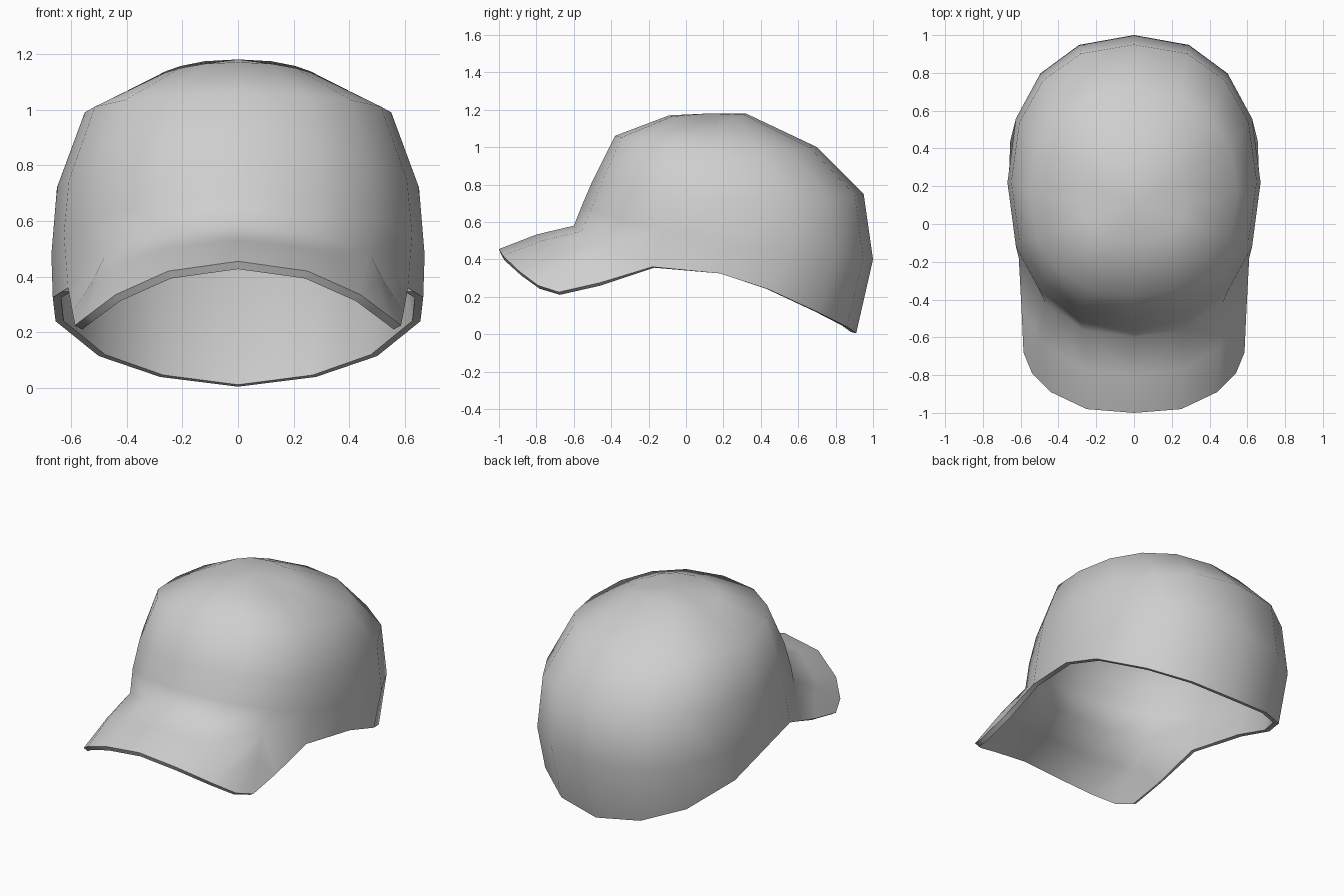
import bpy
import bmesh
from math import sin, cos, pi, radians
from mathutils import Vector

cube = bpy.data.objects.get("Cube")
if cube:
    bpy.data.objects.remove(cube, do_unlink=True)

COLUMNS = 8        # columns on one half, from front to back
ROUNDNESS = 0.87   # below 1 makes the rings slightly square


def ease(v):
    """Superellipse version of a sine or cosine."""
    return (1 if v >= 0 else -1) * abs(v) ** ROUNDNESS


def half_ring(front, back, side):
    """Half ring through a front (y, z), a back (y, z) and a side (x, z)."""
    centre, radius = (front[0] + back[0]) / 2, (back[0] - front[0]) / 2
    tilt = (front[1] - back[1]) / 2
    bend = (front[1] + back[1]) / 2 - side[1]
    points = []
    for i in range(COLUMNS + 1):
        a = pi * i / COLUMNS
        s, c = ease(sin(a)), ease(cos(a))
        if i in (0, COLUMNS):
            s = 0
        points.append((side[0] * s, centre - radius * c,
                       side[1] + tilt * c + bend * c * c))
    return points


# Lower opening of the crown, front to back
rim = [(0, -.6, .58), (.27, -.56, .55), (.47, -.42, .49), (.61, -.18, .36),
       (.665, .18, .325), (.655, .44, .24), (.5, .71, .115),
       (.28, .86, .04), (0, .91, .005)]

# Crown rings from low to high
rings = [
    half_ring((-.56, .68), (1.0, .4), (.67, .48)),
    half_ring((-.5, .82), (.95, .75), (.65, .72)),
    half_ring((-.38, 1.06), (.7, 1.0), (.55, .99)),
    half_ring((-.09, 1.17), (.32, 1.18), (.28, 1.125)),
]

# Outer edge of the brim, middle to side
brim_edge = [(0, -1, .455), (.25, -.98, .42), (.44, -.89, .335),
             (.54, -.79, .26), (.585, -.68, .225), (.595, -.46, .275)]

bm = bmesh.new()


def add_row(points):
    return [bm.verts.new(p) for p in points]


def bridge(low, high):
    for i in range(len(low) - 1):
        bm.faces.new((low[i], low[i + 1], high[i + 1], high[i]))


# Crown
rows = [add_row(rim)] + [add_row(r) for r in rings]
for low, high in zip(rows, rows[1:]):
    bridge(low, high)
apex = bm.verts.new((0, .12, 1.18))
for a, b in zip(rows[-1], rows[-1][1:]):
    bm.faces.new((a, b, apex))

# Brim, with a slightly raised middle row; its corner fans out from one rim point
base = rows[0]
edge = add_row(brim_edge)
inner = [base[0], base[1], base[2], base[2], base[2]]
middle = add_row([(r.co + e.co) / 2 + Vector((0, 0, .015))
                  for r, e in zip(inner, edge)])
bridge(edge[:5], middle)
bridge(middle[:3], base[:3])
corner = base[2]
for a, b in ((middle[2], middle[3]), (middle[3], middle[4]),
             (middle[4], edge[5]), (edge[5], base[3])):
    bm.faces.new((a, b, corner))
bm.faces.new((edge[4], edge[5], middle[4]))

# Outward normals
bmesh.ops.recalc_face_normals(bm, faces=bm.faces[:])
bm.normal_update()
if apex.link_faces[0].normal.z < 0:
    bmesh.ops.reverse_faces(bm, faces=bm.faces[:])

mesh = bpy.data.meshes.new("cap_shell")
bm.to_mesh(mesh)
bm.free()
cap = bpy.data.objects.new("cap_shell", mesh)
bpy.context.collection.objects.link(cap)

# Plain grey cloth
cloth = bpy.data.materials.new("grey_cloth")
cloth.use_nodes = True
grey = (.62, .62, .62, 1)
cloth.diffuse_color = grey
for node in cloth.node_tree.nodes:
    if node.type == 'BSDF_PRINCIPLED':
        node.inputs["Base Color"].default_value = grey
mesh.materials.append(cloth)

# Second half and cloth thickness
mirror = cap.modifiers.new("mirror", 'MIRROR')
mirror.use_clip = True
solid = cap.modifiers.new("thickness", 'SOLIDIFY')
solid.thickness = .03
solid.offset = -1

bpy.ops.object.select_all(action='DESELECT')
cap.select_set(True)
bpy.context.view_layer.objects.active = cap
for name in ("mirror", "thickness"):
    bpy.ops.object.modifier_apply(modifier=name)
bpy.ops.object.shade_smooth_by_angle(angle=radians(70))
